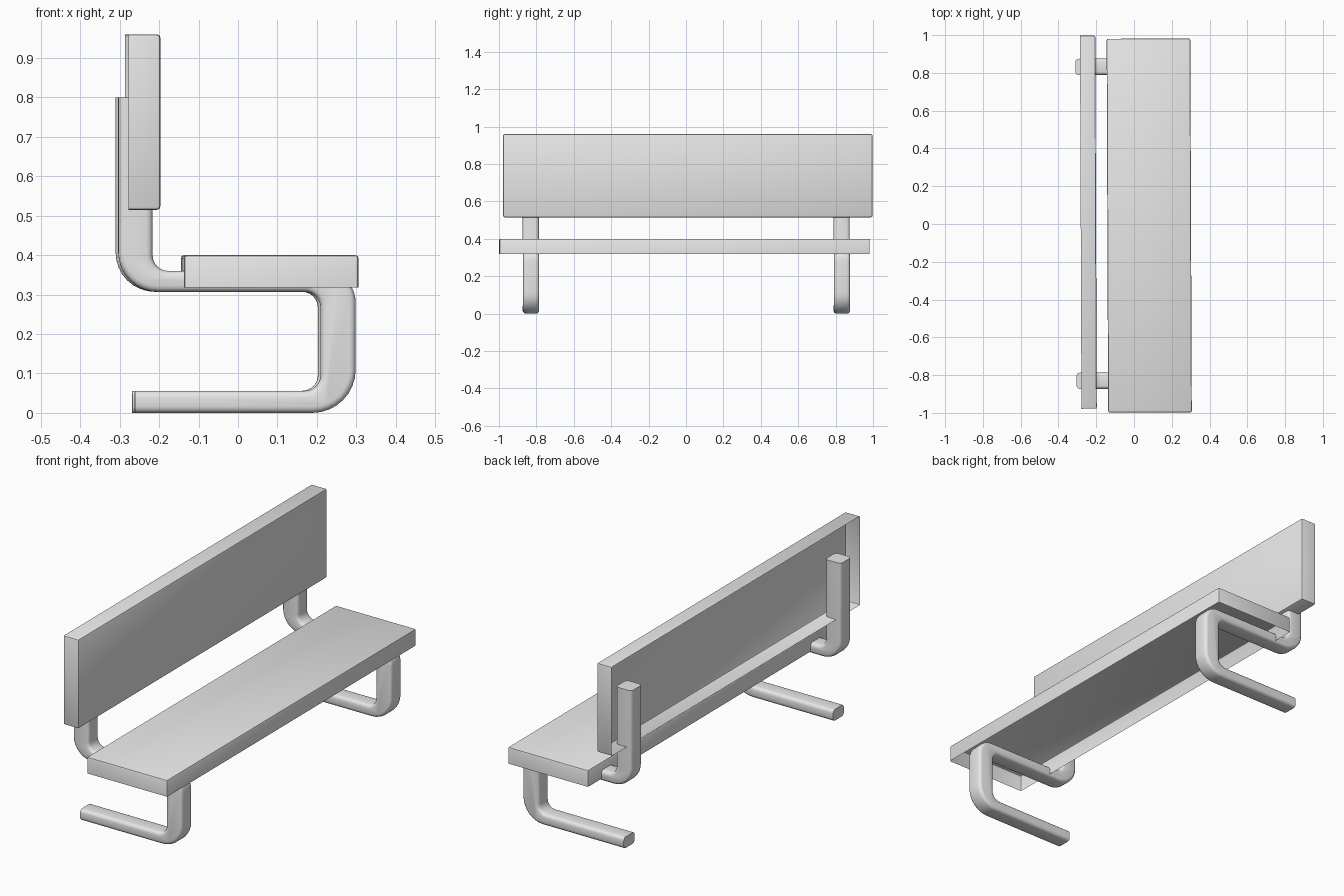
import bpy, bmesh, math
from mathutils import Vector

if "Cube" in bpy.data.objects:
    bpy.data.objects.remove(bpy.data.objects["Cube"])

TWIST = 0.004  # the whole bench sits very slightly turned

grey = bpy.data.materials.new("plain grey")
grey.use_nodes = True
grey.diffuse_color = (0.8, 0.8, 0.8, 1)
grey.node_tree.nodes["Principled BSDF"].inputs["Base Color"].default_value = (0.8, 0.8, 0.8, 1)


def finish(bm, name):
    bmesh.ops.recalc_face_normals(bm, faces=bm.faces)
    mesh = bpy.data.meshes.new(name)
    bm.to_mesh(mesh)
    bm.free()
    obj = bpy.data.objects.new(name, mesh)
    bpy.context.collection.objects.link(obj)
    mesh.materials.append(grey)
    obj.rotation_euler.z = TWIST
    bpy.ops.object.select_all(action='DESELECT')
    obj.select_set(True)
    bpy.context.view_layer.objects.active = obj
    bpy.ops.object.shade_smooth_by_angle(angle=math.radians(40))
    return obj


def open_tray(name, low, high, open_dir):
    """Thin five-sided shell with the side facing open_dir left out."""
    bm = bmesh.new()
    bmesh.ops.create_cube(bm, size=1)
    low, high = Vector(low), Vector(high)
    for v in bm.verts:
        v.co = (low + high) / 2 + v.co * (high - low)
    bm.normal_update()
    missing = [f for f in bm.faces if f.normal.dot(Vector(open_dir)) > 0.9]
    bmesh.ops.delete(bm, geom=missing, context='FACES')
    edges = [e for e in bm.edges if not e.is_boundary]
    bmesh.ops.bevel(bm, geom=edges, offset=0.008, segments=2, profile=0.5, affect='EDGES')
    finish(bm, name)


def rounded_outline(corners, steps=8):
    """Turn (x, z, radius) corners into points with rounded bends."""
    points = []
    for i, (x, z, r) in enumerate(corners):
        p = Vector((x, z))
        if r == 0:
            points.append(p)
            continue
        a = (Vector(corners[i - 1][:2]) - p).normalized() * r
        b = (Vector(corners[(i + 1) % len(corners)][:2]) - p).normalized() * r
        for k in range(steps + 1):
            t = k / steps * math.pi / 2
            points.append(p + a * (1 - math.sin(t)) + b * (1 - math.cos(t)))
    return points


# S-shaped side profile of the support, seen from the bench end
PROFILE = [
    (-0.265, 0, 0), (0.295, 0, 0.11), (0.295, 0.36, 0.08),
    (-0.22, 0.36, 0.04), (-0.22, 0.8, 0), (-0.307, 0.8, 0),
    (-0.307, 0.307, 0.1), (0.206, 0.307, 0.04),
    (0.206, 0.056, 0.04), (-0.265, 0.056, 0),
]


def support(name, y, width=0.086):
    bm = bmesh.new()
    outline = rounded_outline(PROFILE)
    verts = [bm.verts.new((p.x, y - width / 2, p.y)) for p in outline]
    face = bm.faces.new(verts)
    new = bmesh.ops.extrude_face_region(bm, geom=[face])["geom"]
    bmesh.ops.translate(bm, vec=(0, width, 0),
                        verts=[g for g in new if isinstance(g, bmesh.types.BMVert)])

    # Soften the long rims, keep the cut bar ends crisp
    def is_rim(e):
        a, b = e.verts[0].co, e.verts[1].co
        cut_end = max(a.x, b.x) < -0.264 and max(a.z, b.z) < 0.06
        cut_top = min(a.z, b.z) > 0.79
        return abs(a.y - b.y) < 1e-4 and not cut_end and not cut_top

    bmesh.ops.bevel(bm, geom=[e for e in bm.edges if is_rim(e)], offset=0.016,
                    segments=3, profile=0.5, affect='EDGES', clamp_overlap=True)
    finish(bm, name)


# Seat: hollow underneath; backrest: hollow behind
open_tray("seat", (-0.141, -0.998, 0.318), (0.302, 0.981, 0.4), (0, 0, -1))
open_tray("backrest", (-0.282, -0.977, 0.515), (-0.201, 0.998, 0.96), (-1, 0, 0))

# Two bent supports
for side, y in (("left", 0.833), ("right", -0.829)):
    support(side + "_support", y)
